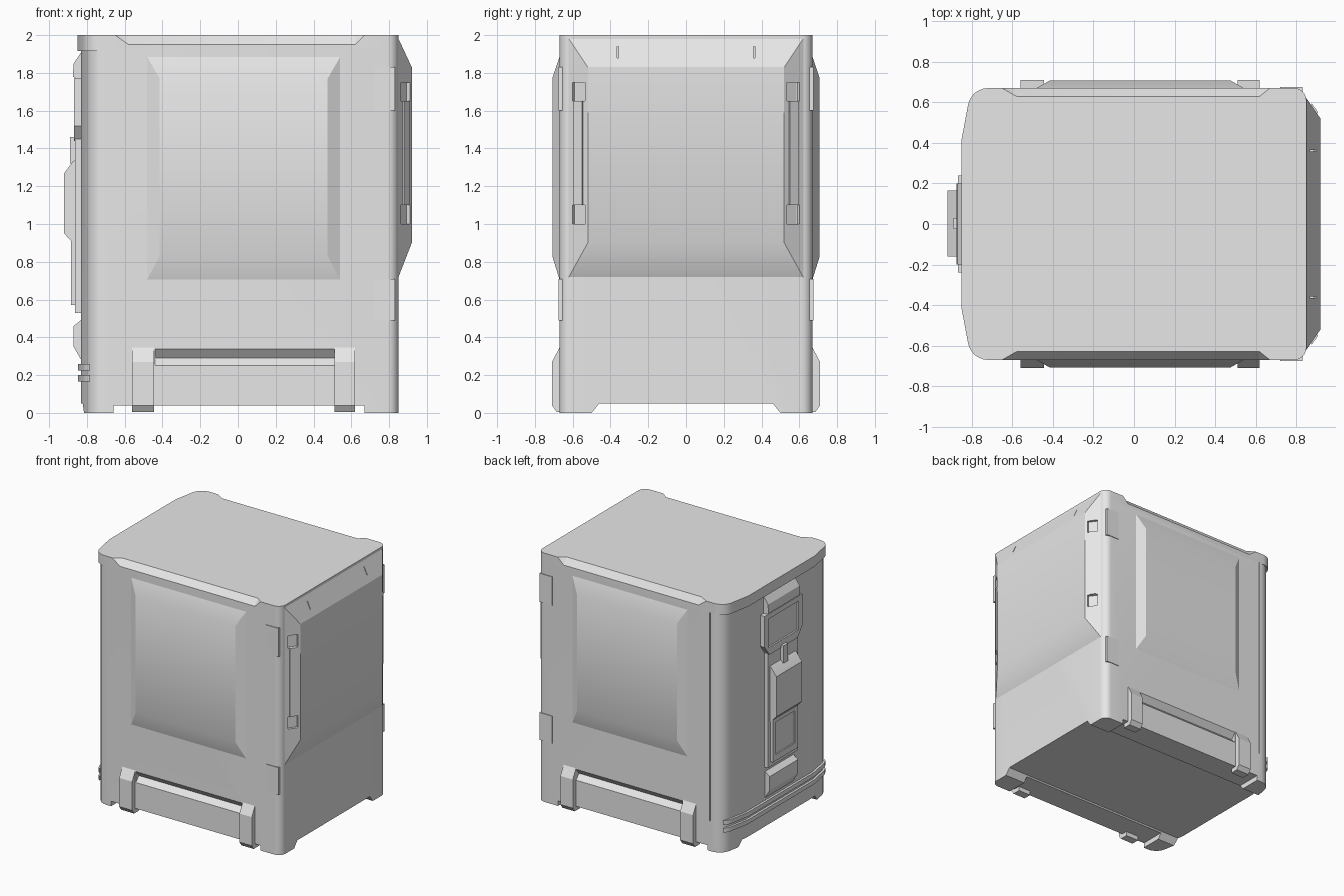
import bpy, bmesh, math
from math import radians, cos, sin

cube = bpy.data.objects.get("Cube")
if cube:
    bpy.data.objects.remove(cube, do_unlink=True)

grey = bpy.data.materials.new("plain grey")
grey.use_nodes = True
grey.diffuse_color = (0.8, 0.8, 0.8, 1)
grey.node_tree.nodes["Principled BSDF"].inputs["Base Color"].default_value = (0.8, 0.8, 0.8, 1)


def hull(name, points):
    """Convex solid around a set of points."""
    bm = bmesh.new()
    for p in points:
        bm.verts.new(p)
    res = bmesh.ops.convex_hull(bm, input=bm.verts)
    loose = [g for g in set(res["geom_interior"] + res["geom_unused"]) if isinstance(g, bmesh.types.BMVert)]
    bmesh.ops.delete(bm, geom=loose, context="VERTS")
    bmesh.ops.dissolve_limit(bm, angle_limit=radians(0.5), verts=bm.verts, edges=bm.edges)
    bmesh.ops.recalc_face_normals(bm, faces=bm.faces)
    mesh = bpy.data.meshes.new(name)
    bm.to_mesh(mesh)
    bm.free()
    mesh.materials.append(grey)
    ob = bpy.data.objects.new(name, mesh)
    bpy.context.collection.objects.link(ob)
    return ob


def box(name, x, y, z):
    return hull(name, [(a, b, c) for a in x for b in y for c in z])


def slab(name, plan, z):
    return hull(name, [(x, y, c) for x, y in plan for c in z])


def prism_x(name, x, profile, side=1):
    """Profile of (y, z) points, run along x."""
    return hull(name, [(a, side * y, z) for a in x for y, z in profile])


def prism_y(name, y, profile):
    """Profile of (x, z) points, run along y."""
    return hull(name, [(x, b, z) for b in y for x, z in profile])


def cut(ob, cutters):
    bpy.context.view_layer.objects.active = ob
    for c in cutters:
        c.hide_render = True
        mod = ob.modifiers.new("cut", "BOOLEAN")
        mod.operation, mod.solver, mod.object = "DIFFERENCE", "EXACT", c
        bpy.ops.object.modifier_apply(modifier=mod.name)
        bpy.data.objects.remove(c, do_unlink=True)


def arc(cx, cy, r, a0, a1, n=7):
    angles = [radians(a0 + (a1 - a0) * i / (n - 1)) for i in range(n)]
    return [(cx + r * cos(a), cy + r * sin(a)) for a in angles]


def plan(left):
    """Outline with small corners on +x and a bowed -x end."""
    half = arc(0.79, 0.61, 0.06, 0, 90) + arc(left + 0.13, 0.57, 0.10, 90, 170) + [(left, 0.42)]
    return half + [(x, -y) for x, y in half]


SIDES = (1, -1)

# Main shell and top cap
shell = slab("shell", plan(-0.83), (0, 1.92))
cap = slab("top_cap", plan(-0.85), (1.915, 2))

# Underside clearance leaving four corner feet
shell_cuts = [
    box("cutter", (-0.66, 0.67), (-1, 1), (-0.1, 0.04)),
    prism_x("cutter", (-1, 1), [(-0.54, -0.05), (0.54, -0.05), (0.46, 0.05), (-0.46, 0.05)]),
    box("cutter", (-0.685, -0.677), (0.66, 0.8), (0.24, 1.915)),
]
cap_cuts = []
for s in SIDES:
    # V groove of the lower grip
    shell_cuts.append(prism_x("cutter", (-0.44, 0.51), [(0.71, 0.385), (0.63, 0.29), (0.71, 0.21)], s))
    # Tapered chamfer along the top edge
    pts = []
    for inner, outer in ((-0.58, -0.72), (0.62, 0.72)):
        pts += [(inner, s * 0.71, 1.90), (inner, s * 0.59, 2.05), (outer, s * 0.69, 2.025)]
    cap_cuts.append(hull("cutter", pts))
cut(shell, shell_cuts)
cut(cap, cap_cuts)

# Bulged end on +x with pockets in its chamfers
end_profile = [(0.84, 0.70, 0.635), (0.85, 0.72, 0.62), (0.92, 0.90, 0.52),
               (0.92, 1.83, 0.52), (0.85, 1.98, 0.62), (0.84, 1.985, 0.635)]
end = hull("end_bulge", [(x, s * y, z) for x, z, y in end_profile for s in SIDES])


def on_chamfer(t, out, s):
    return (0.85 + 0.07 * t + 0.82 * out, s * (0.62 - 0.10 * t + 0.57 * out))


pockets = []
for s in SIDES:
    for z in ((1.0, 1.1), (1.65, 1.75)):
        pockets.append(slab("cutter", [on_chamfer(t, o, s) for t in (0.2, 0.85) for o in (-0.02, 0.03)], z))
    pockets.append(box("cutter", (0.86, 1), (s * 0.358, s * 0.364), (1.88, 1.94)))
cut(end, pockets)

for s in SIDES:
    side = "front" if s < 0 else "back"
    # Grip bar between the pockets
    slab("grip_bar_" + side, [on_chamfer(t, o, s) for t in (0.3, 0.75) for o in (-0.01, 0.008)], (1.1, 1.65))

    # Raised side panel
    base = [(x, s * 0.665, z) for x in (-0.49, 0.55) for z in (0.69, 1.90)]
    face = [(x, s * 0.708, z) for x in (-0.415, 0.475) for z in (0.83, 1.77)]
    hull("side_panel_" + side, base + face)

    # Lower brackets
    for n, x in (("right", (-0.56, -0.445)), ("left", (0.51, 0.62))):
        prism_x("bracket_%s_%s" % (side, n), x,
                [(0.62, 0.005), (0.685, 0.005), (0.71, 0.04), (0.71, 0.27), (0.67, 0.345), (0.62, 0.345)], s)

    # Hinge plates
    for n, z in (("lower", (0.49, 0.71)), ("upper", (1.60, 1.83))):
        box("hinge_%s_%s" % (side, n), (0.72, 0.832), (s * 0.64, s * 0.675), z)

# Ribs around the foot of the -x end
ribs = [(x - 0.018, y) for x, y in plan(-0.83) if x < -0.76]
for n, z in (("lower", (0.165, 0.2)), ("upper", (0.225, 0.26))):
    slab("rib_" + n, ribs, z)

# Finger lips above and below the latch
prism_y("upper_lip", (-0.2, 0.2), [(-0.82, 1.91), (-0.83, 1.91), (-0.87, 1.85), (-0.875, 1.78), (-0.82, 1.75)])
prism_y("lower_lip", (-0.18, 0.18), [(-0.82, 0.27), (-0.83, 0.28), (-0.87, 0.35), (-0.87, 0.46), (-0.82, 0.50)])

# Latch backing plates
upper_plate = hull("latch_upper_plate", [(x, s * y, z) for s in SIDES for x in (-0.82, -0.868)
                                         for y, z in ((0.24, 1.77), (0.24, 1.52), (0.18, 1.44))])
cut(upper_plate, [box("cutter", (-0.9, -0.855), (-0.19, 0.19), (1.5, 1.73))])
box("latch_spine", (-0.82, -0.862), (-0.19, 0.19), (0.53, 1.45))
lower_plate = box("latch_lower_plate", (-0.82, -0.885), (-0.16, 0.16), (0.57, 0.95))
cut(lower_plate, [box("cutter", (-0.95, -0.875), (-0.12, 0.12), (0.62, 0.88))])

# Latch body and its small tab
prism_y("latch_body", (-0.16, 0.165), [(-0.84, 1.36), (-0.875, 1.33), (-0.92, 1.27),
                                       (-0.92, 0.95), (-0.875, 0.90), (-0.84, 0.88)])
box("latch_tab", (-0.85, -0.89), (-0.025, 0.03), (1.32, 1.46))

# Smooth gentle bends, keep creases crisp
bpy.ops.object.select_all(action="DESELECT")
for ob in bpy.context.scene.objects:
    if ob.type == "MESH":
        ob.select_set(True)
        bpy.context.view_layer.objects.active = ob
bpy.ops.object.shade_smooth_by_angle(angle=radians(25))
